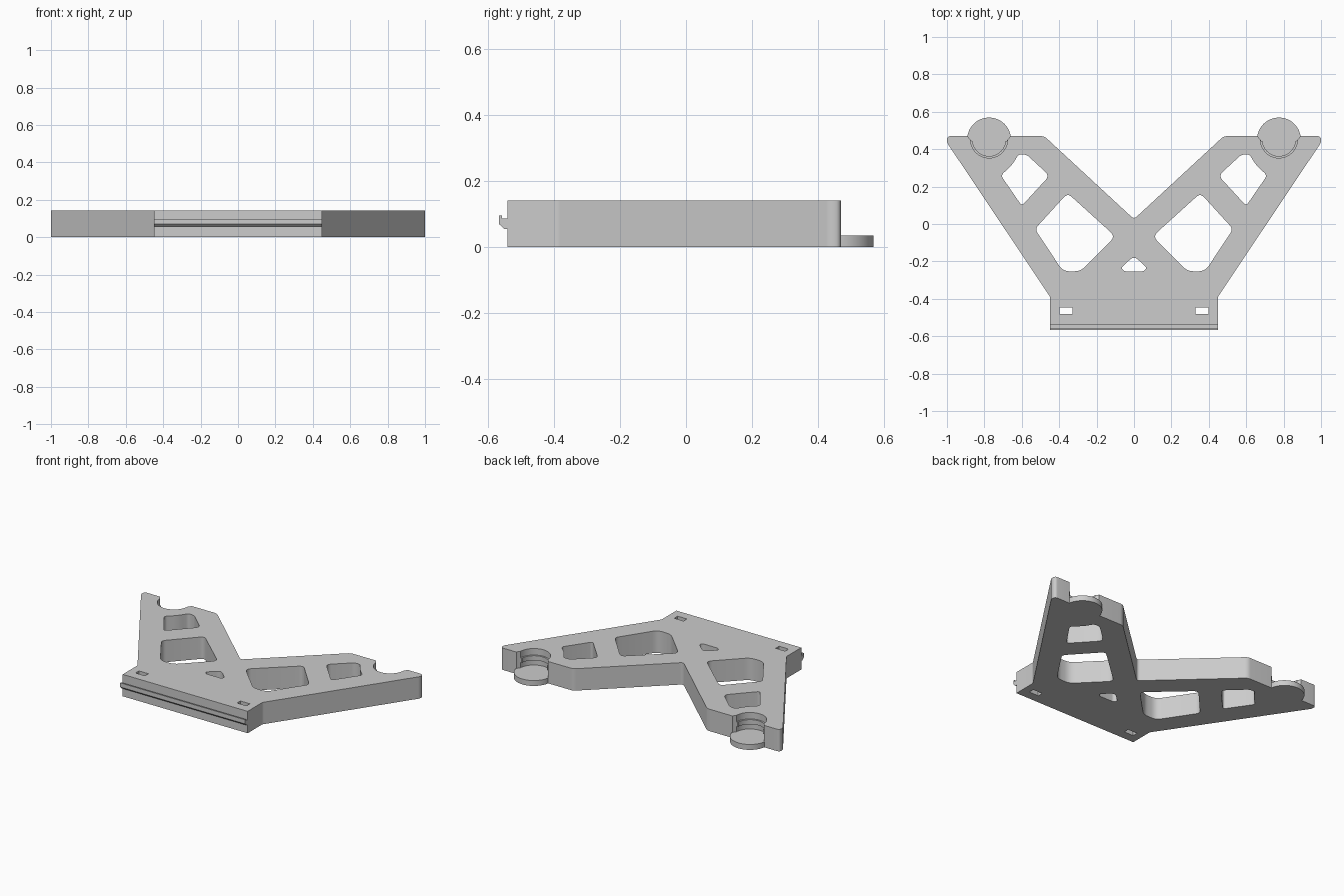
import bpy, bmesh, math
from mathutils import Vector

if "Cube" in bpy.data.objects:
    bpy.data.objects.remove(bpy.data.objects["Cube"], do_unlink=True)

HEIGHT = 0.142
FLOOR = 0.035
SOCKET = Vector((0.775, 0.452))

grey = bpy.data.materials.new("plain grey")
grey.use_nodes = True
colour = (0.604, 0.604, 0.604, 1)
grey.diffuse_color = colour
grey.node_tree.nodes["Principled BSDF"].inputs["Base Color"].default_value = colour


def rounded(corners, steps=5):
    """Round each corner (x, y, cut) by a short curve that starts 'cut' before it."""
    out = []
    for i, (x, y, cut) in enumerate(corners):
        c = Vector((x, y))
        if not cut:
            out.append(c)
            continue
        a = Vector(corners[i - 1][:2]) - c
        b = Vector(corners[(i + 1) % len(corners)][:2]) - c
        a, b = a.normalized() * cut, b.normalized() * cut
        for k in range(steps + 1):
            t = k / steps
            out.append(c + a * (1 - t) ** 2 + b * t ** 2)
    return out


def circle(centre, radius, n=48):
    return [centre + radius * Vector((math.cos(a), math.sin(a)))
            for a in (math.tau * k / n for k in range(n))]


def flip(points):
    return [Vector((-p.x, p.y)) for p in points]


def prism(name, points, low, high, axis="z"):
    """Extrude a flat outline along z, or a (y, z) profile along x."""
    if axis == "z":
        place = lambda p, h: (p.x, p.y, h)
    else:
        place = lambda p, h: (h, p.x, p.y)
    bm = bmesh.new()
    start = [bm.verts.new(place(p, low)) for p in points]
    end = [bm.verts.new(place(p, high)) for p in points]
    bm.faces.new(start[::-1])
    bm.faces.new(end)
    for i in range(len(points)):
        bm.faces.new((start[i - 1], start[i], end[i], end[i - 1]))
    if bm.calc_volume(signed=True) < 0:
        bmesh.ops.reverse_faces(bm, faces=bm.faces)
    mesh = bpy.data.meshes.new(name)
    bm.to_mesh(mesh)
    bm.free()
    mesh.materials.append(grey)
    obj = bpy.data.objects.new(name, mesh)
    bpy.context.collection.objects.link(obj)
    return obj


def combine(target, tool, operation):
    mod = target.modifiers.new("cut", "BOOLEAN")
    mod.operation, mod.solver, mod.object = operation, "EXACT", tool
    bpy.context.view_layer.objects.active = target
    bpy.ops.object.modifier_apply(modifier=mod.name)
    bpy.data.objects.remove(tool, do_unlink=True)


# V-shaped plate: right half outline, mirrored
half = [(0.48, 0.47, 0.02), (1, 0.47, 0.02), (1, 0.435, 0.012),
        (0.448, -0.39, 0.01), (0.448, -0.541, 0)]
outline = [(0, 0.026, 0.02)] + half + [(-x, y, c) for x, y, c in reversed(half)]
plate = prism("bracket_plate", rounded(outline), 0, HEIGHT)

# Through openings
upper = rounded([(0.712, 0.26, 0.02), (0.6, 0.097, 0.02), (0.452, 0.258, 0.03),
                 (0.575, 0.372, 0.02), (0.617, 0.372, 0.015), (0.652, 0.315, 0.03)])
lower = rounded([(0.53, -0.027, 0.025), (0.38, -0.253, 0.035), (0.285, -0.253, 0.035),
                 (0.1, -0.066, 0.035), (0.355, 0.165, 0.03)])
slot = rounded([(0.33, -0.447, 0), (0.398, -0.447, 0), (0.398, -0.482, 0), (0.33, -0.482, 0)])
centre_hole = rounded([(0, -0.17, 0.03), (0.07, -0.236, 0.015), (0.05, -0.253, 0.008),
                       (-0.05, -0.253, 0.008), (-0.07, -0.236, 0.015)])
openings = [centre_hole]
for shape in (upper, lower, slot):
    openings += [shape, flip(shape)]
for shape in openings:
    combine(plate, prism("opening_cutter", shape, -0.1, 0.3), "DIFFERENCE")

# Round sockets with a floor disc, a narrower middle lip and a flared mouth
wide, narrow = circle(SOCKET, 0.099), circle(SOCKET, 0.089)
mouth = [SOCKET + Vector(p) for p in
         ((-0.12, 0.03), (-0.108, 0.008), (-0.094, -0.008),
          (0.094, -0.008), (0.108, 0.008), (0.12, 0.03))]
levels = [(narrow, FLOOR, 0.2), (wide, FLOOR, 0.07), (wide, 0.1, 0.2), (mouth, FLOOR, 0.2)]
for side in (lambda p: p, flip):
    combine(plate, prism("floor_disc", side(circle(SOCKET, 0.117)), 0, FLOOR), "UNION")
    for shape, low, high in levels:
        combine(plate, prism("socket_cutter", side(shape), low, high), "DIFFERENCE")

# Hooked rail along the front edge
hook = [Vector(p) for p in
        ((-0.538, 0.056), (-0.552, 0.056), (-0.567, 0.07), (-0.567, 0.097),
         (-0.559, 0.097), (-0.559, 0.087), (-0.538, 0.087))]
combine(plate, prism("front_rail", hook, -0.448, 0.448, "x"), "UNION")

# Smooth the rounded corners, keep hard edges crisp
bpy.ops.object.select_all(action="DESELECT")
plate.select_set(True)
bpy.context.view_layer.objects.active = plate
bpy.ops.object.shade_smooth_by_angle(angle=math.radians(30))
